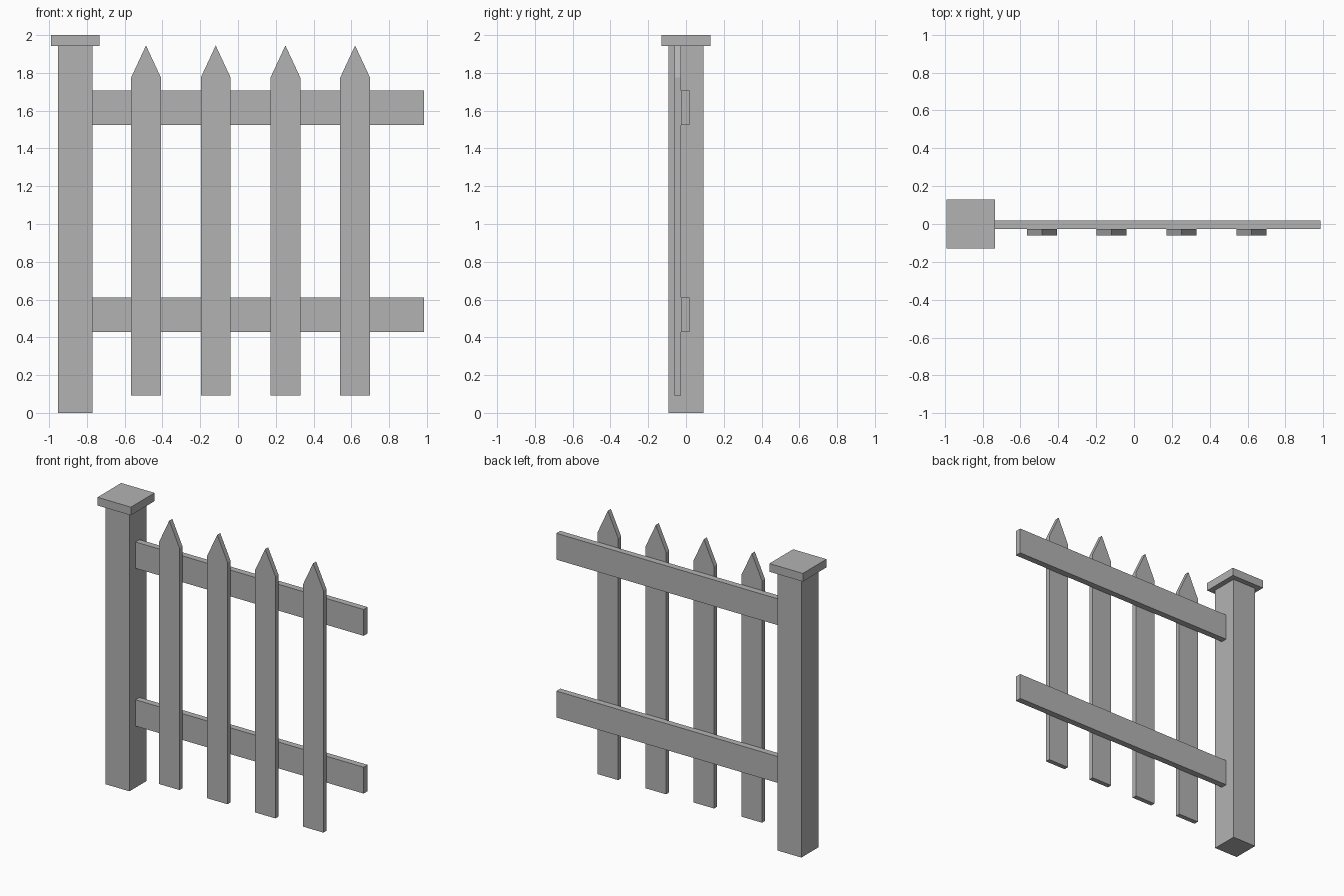
import bpy
import bmesh

default = bpy.data.objects.get("Cube")
if default:
    bpy.data.objects.remove(default, do_unlink=True)

# Single flat colour
GREY = (0.45, 0.45, 0.45, 1.0)
grey = bpy.data.materials.new("plain grey")
grey.use_nodes = True
grey.diffuse_color = GREY
grey.node_tree.nodes["Principled BSDF"].inputs["Base Color"].default_value = GREY


def add_board(name, outline, y_front, y_back):
    """Extrude an x-z outline from front to back."""
    bm = bmesh.new()
    face = bm.faces.new([bm.verts.new((x, y_front, z)) for x, z in outline])
    grown = bmesh.ops.extrude_face_region(bm, geom=[face])["geom"]
    moved = [v for v in grown if isinstance(v, bmesh.types.BMVert)]
    bmesh.ops.translate(bm, verts=moved, vec=(0, y_back - y_front, 0))
    bmesh.ops.recalc_face_normals(bm, faces=bm.faces)
    mesh = bpy.data.meshes.new(name)
    bm.to_mesh(mesh)
    bm.free()
    mesh.materials.append(grey)
    obj = bpy.data.objects.new(name, mesh)
    bpy.context.collection.objects.link(obj)
    return obj


def rectangle(x0, x1, z0, z1):
    return [(x0, z0), (x1, z0), (x1, z1), (x0, z1)]


# Post and its flat cap
add_board("post", rectangle(-0.953, -0.77, 0, 1.945), -0.093, 0.093)
add_board("post_cap", rectangle(-0.99, -0.733, 1.943, 2.0), -0.13, 0.13)

# Horizontal rails running out of the post
for name, bottom in (("lower_rail", 0.428), ("upper_rail", 1.525)):
    add_board(name, rectangle(-0.772, 0.985, bottom, bottom + 0.183), -0.026, 0.018)

# Pointed pickets on the front of the rails
HALF = 0.079
for i in range(4):
    x = -0.487 + i * 0.369
    outline = [(x - HALF, 0.093), (x + HALF, 0.093), (x + HALF, 1.775),
               (x, 1.945), (x - HALF, 1.775)]
    add_board(f"picket_{i + 1}", outline, -0.06, -0.027)
